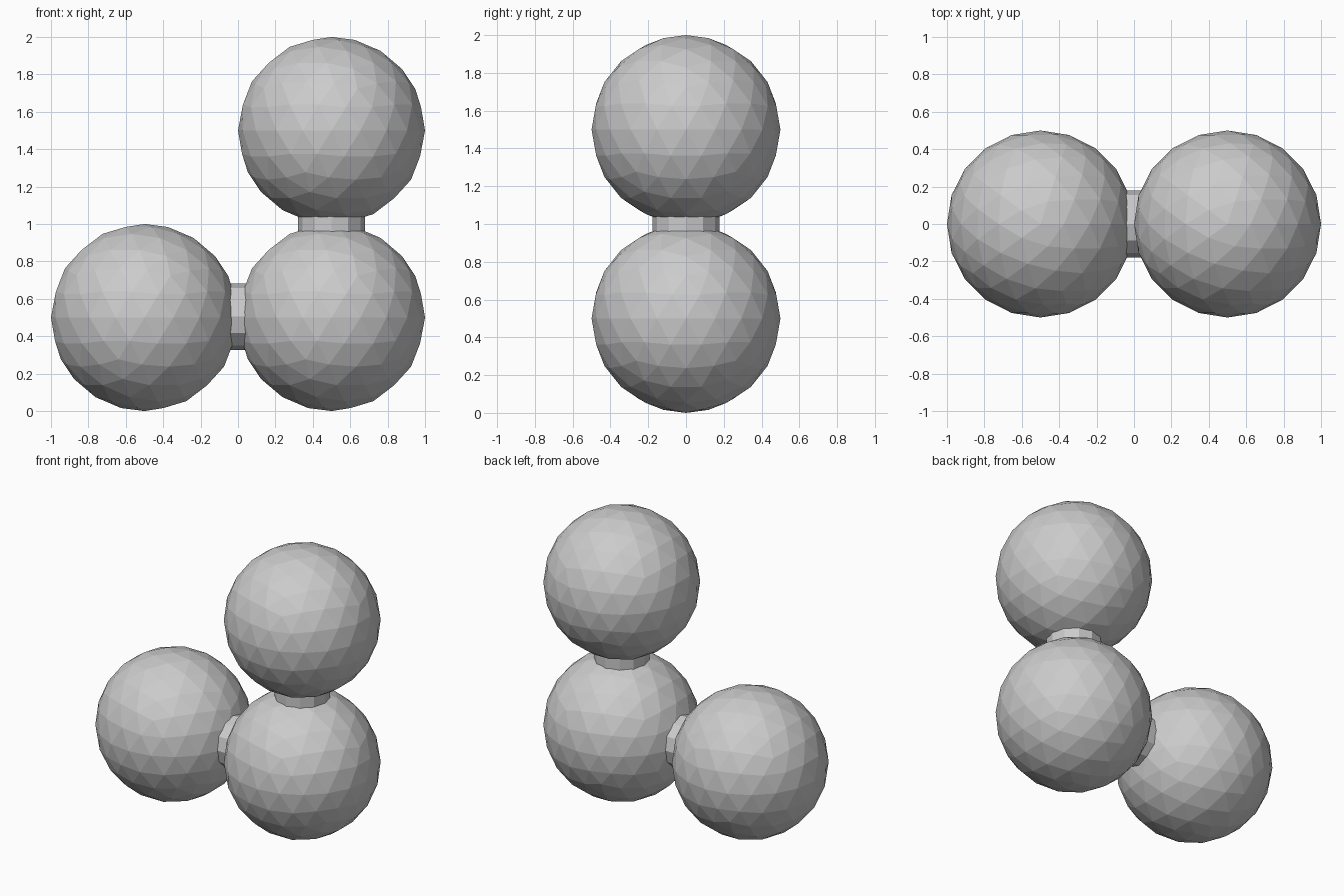
import bpy
from math import pi

if "Cube" in bpy.data.objects:
    bpy.data.objects.remove(bpy.data.objects["Cube"])

BALL_RADIUS = 0.5
PEG_RADIUS = 0.178


def ball(name, location):
    bpy.ops.mesh.primitive_ico_sphere_add(subdivisions=3, radius=BALL_RADIUS, location=location)
    bpy.context.object.name = name


def peg(name, location, rotation):
    bpy.ops.mesh.primitive_cylinder_add(vertices=12, radius=PEG_RADIUS, depth=0.3,
                                        location=location, rotation=rotation)
    bpy.context.object.name = name


# Three faceted balls in an L shape
ball("left_ball", (-0.5, 0, 0.5))
ball("corner_ball", (0.5, 0, 0.5))
ball("top_ball", (0.5, 0, 1.5))

# Short pegs joining neighbouring balls
peg("side_connector", (0, 0, 0.505), (0, pi / 2, 0))
peg("upright_connector", (0.5, 0, 1.0), (0, 0, 0))
